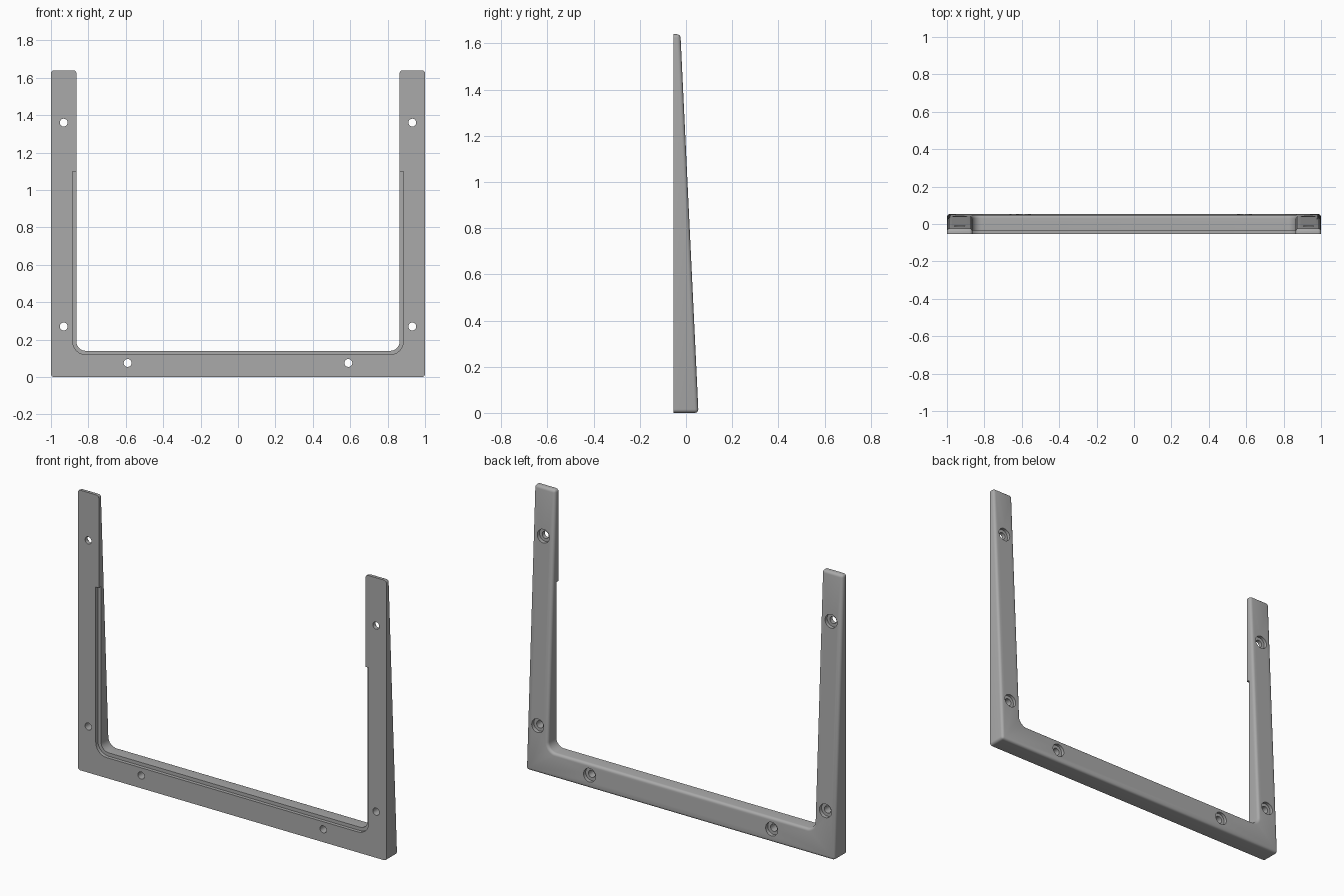
import bpy, bmesh, math

if "Cube" in bpy.data.objects:
    bpy.data.objects.remove(bpy.data.objects["Cube"])

HEIGHT, FRONT = 1.64, -0.054
INNER_X, RAIL_TOP, FILLET = 0.864, 0.14, 0.05

grey = bpy.data.materials.new("plain grey")
grey.use_nodes = True
grey.diffuse_color = (0.4, 0.4, 0.4, 1)
grey.node_tree.nodes["Principled BSDF"].inputs["Base Color"].default_value = (0.4, 0.4, 0.4, 1)


def back_y(z):
    """Tapering rear face: thick at the rail, thin at the leg tips."""
    return 0.054 - 0.078 * z / HEIGHT


def opening(x, z, r, top):
    """Inner outline from right-hand top to left-hand top with rounded corners."""
    pts = [(x, top)]
    for side in (1, -1):
        arc = []
        for i in range(9):
            a = math.radians(90 * i / 8)
            arc.append((side * (x - r + r * math.cos(a)), z + r - r * math.sin(a)))
        pts += arc if side == 1 else arc[::-1]
    return pts + [(-x, top)]


def make_object(name, bm):
    bmesh.ops.recalc_face_normals(bm, faces=bm.faces)
    mesh = bpy.data.meshes.new(name)
    bm.to_mesh(mesh)
    bm.free()
    mesh.materials.append(grey)
    obj = bpy.data.objects.new(name, mesh)
    bpy.context.collection.objects.link(obj)
    return obj


def extruded(bm, pts, y0, y1):
    face = bm.faces.new([bm.verts.new((x, y0, z)) for x, z in pts])
    out = bmesh.ops.extrude_face_region(bm, geom=[face])["geom"]
    back = [v for v in out if isinstance(v, bmesh.types.BMVert)]
    for v in back:
        v.co.y = y1
    return back


def cut(target, cutter):
    mod = target.modifiers.new("cut", 'BOOLEAN')
    mod.operation, mod.solver, mod.object = 'DIFFERENCE', 'EXACT', cutter
    bpy.context.view_layer.objects.active = target
    bpy.ops.object.modifier_apply(modifier=mod.name)
    bpy.data.objects.remove(cutter)


# U-shaped frame with a tapered, rounded back
bm = bmesh.new()
outline = [(-1, HEIGHT), (-1, 0), (1, 0), (1, HEIGHT)]
outline += opening(INNER_X, RAIL_TOP, FILLET, HEIGHT)
back = set(extruded(bm, outline, FRONT, 0))
for v in back:
    v.co.y = back_y(v.co.z)


def is_corner(v):
    return v.co.z < 0.01 or v.co.z > HEIGHT - 0.01


rounded = []
for e in bm.edges:
    on_back = sum(v in back for v in e.verts)
    if on_back == 2 or (on_back == 1 and all(is_corner(v) for v in e.verts)):
        rounded.append(e)
bmesh.ops.bevel(bm, geom=rounded, offset=0.016, segments=5, profile=0.5, affect='EDGES')
frame = make_object("frame", bm)

# Shallow step along the inner front edge
bm = bmesh.new()
STEP, STEP_TOP = 0.02, 1.1
extruded(bm, opening(INNER_X + STEP, RAIL_TOP - STEP, FILLET + STEP, STEP_TOP),
         FRONT - 0.05, FRONT + 0.02)
cut(frame, make_object("step_cutter", bm))

# Screw holes, counterbored from the back
for x, z in ((0.932, 1.36), (0.932, 0.27), (0.59, 0.075)):
    for side in (-1, 1):
        for radius, y0, y1 in ((0.021, -0.2, 0.2), (0.039, back_y(z) - 0.02, 0.2)):
            bm = bmesh.new()
            ring = [(side * x + radius * math.cos(math.tau * i / 32),
                     z + radius * math.sin(math.tau * i / 32)) for i in range(32)]
            extruded(bm, ring, y0, y1)
            cut(frame, make_object("hole_cutter", bm))

# Smooth the rounded edges and keep the others crisp
bpy.ops.object.select_all(action='DESELECT')
frame.select_set(True)
bpy.context.view_layer.objects.active = frame
bpy.ops.object.shade_smooth_by_angle(angle=math.radians(30))
